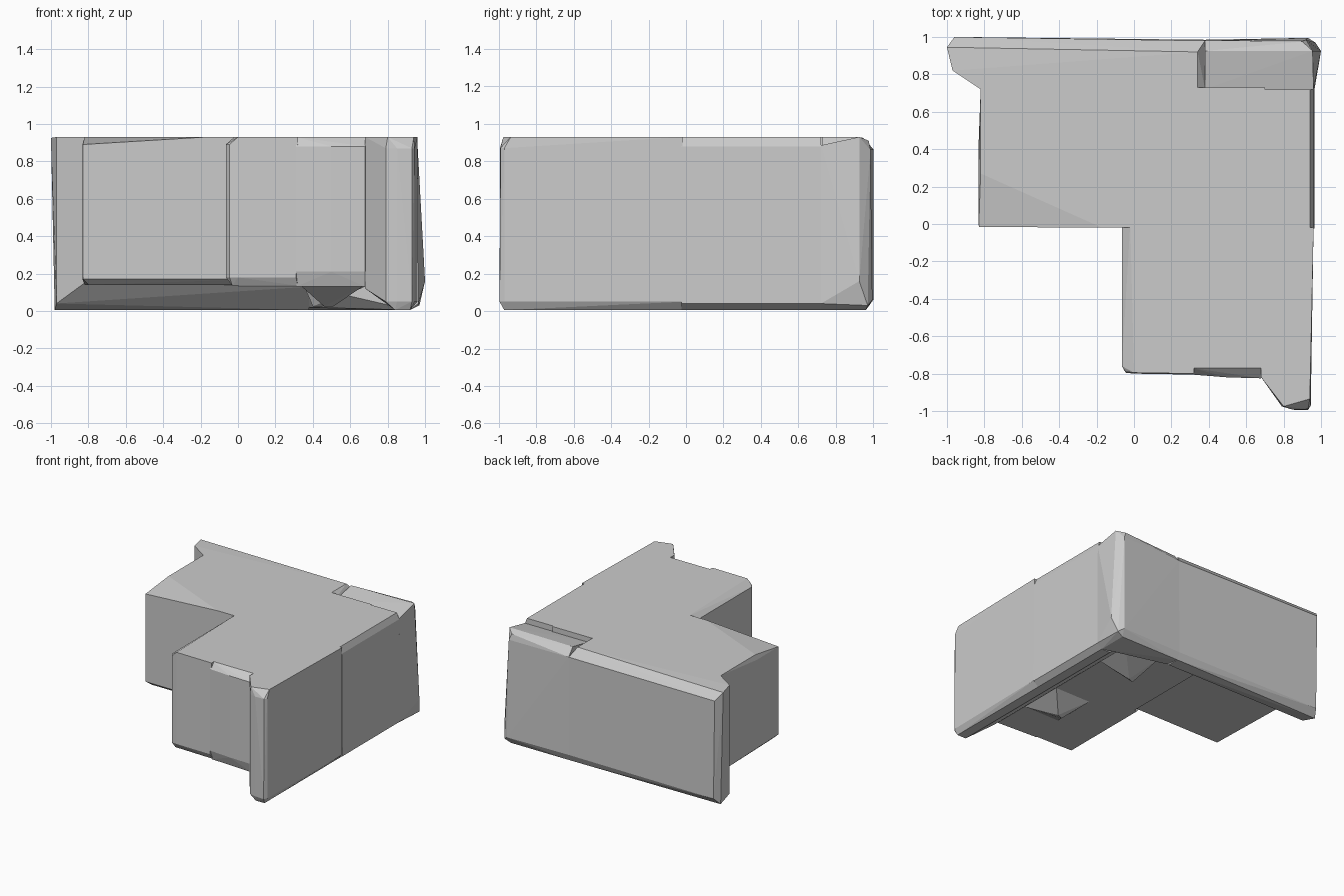
import bpy, bmesh


def hull(name, pts):
    """Flat-shaded convex block around a handful of corner points."""
    bm = bmesh.new()
    for p in pts:
        bm.verts.new(p)
    res = bmesh.ops.convex_hull(bm, input=bm.verts[:])
    junk = {g for g in res["geom_interior"] + res["geom_unused"]
            if isinstance(g, bmesh.types.BMVert)}
    bmesh.ops.delete(bm, geom=list(junk), context='VERTS')
    bmesh.ops.dissolve_limit(bm, angle_limit=0.01, verts=bm.verts[:], edges=bm.edges[:])
    bmesh.ops.recalc_face_normals(bm, faces=bm.faces[:])
    me = bpy.data.meshes.new(name)
    bm.to_mesh(me)
    bm.free()
    ob = bpy.data.objects.new(name, me)
    bpy.context.collection.objects.link(ob)
    return ob


def layer(z, *xy):
    """Plan outline at one height."""
    return [(x, y, z) for x, y in xy]


TOP = 0.93

# Right panel, front length with the projecting tail
hull("right_panel_front",
     layer(TOP, (.68, -.82), (.80, -.975), (.94, -.935), (.96, -.02), (.68, -.02))
     + layer(.87, (.79, -.975), (.85, -.993), (.93, -.99), (.945, -.97))
     + layer(.05, (.79, -.975), (.85, -.99), (.93, -.995), (.945, -.97), (.96, -.02))
     + layer(.12, (.68, -.82), (.68, -.02))
     + layer(.005, (.84, -.97), (.92, -.97), (.92, -.02), (.84, -.02)))

# Right panel, rear length with a chamfered top edge
hull("right_panel_rear",
     [(x, y, z) for y in (-.025, .72)
      for x, z in ((.68, TOP), (.94, TOP), (.96, .88), (.965, .04), (.92, .005), (.84, .005), (.68, .12))])

# Back panel: cross-section in y/z swept along x
hull("back_panel",
     [(-1, .945, TOP - .005), (-.97, .82, TOP), (-.82, .72, TOP),
      (-.96, 1, .865), (-.95, 1, .06), (-.98, .95, .005),
      (-.97, .82, .04), (-.82, .72, .15),
      (.34, .92, TOP), (.34, .72, TOP), (.38, .72, .89), (.38, .98, .86),
      (.38, .985, .06), (.38, .96, .005), (.38, .86, .005), (.38, .72, .13)])

# Back corner, flaring outwards to the right near its base
hull("corner_panel",
     [(.38, .72, .885), (.38, .925, .925), (.38, .98, .86),
      (.38, .985, .06), (.38, .96, .005), (.38, .84, .02), (.38, .72, .13),
      (.96, .72, .885), (.955, .925, TOP), (.90, .975, .91), (.92, .985, .86),
      (1, .925, .16), (.97, .97, .03), (.93, .995, .06),
      (.965, .72, .04), (.92, .72, .005), (.92, .96, .005)])

# Left block with its front-left top corner sloping down
hull("left_block",
     layer(TOP, (-.82, .72), (-.82, .27), (-.17, -.02), (.1, -.02), (.1, .72))
     + layer(.89, (-.83, -.015), (-.832, .27))
     + layer(.17, (-.83, -.015), (.1, -.02), (-.832, .4))
     + layer(.14, (-.80, .02), (.1, .02), (.1, .72), (-.82, .72)))

# Central block joining both wings
hull("centre_block",
     layer(TOP, (0, -.02), (.70, -.02), (.70, .73), (0, .73))
     + layer(.13, (0, -.02), (.70, -.02), (.70, .73), (0, .73)))

# Front wing, left half with chamfered side
hull("front_block_left",
     layer(TOP, (0, -.795), (.32, -.80), (.32, 0), (-.02, 0))
     + layer(.89, (-.065, -.76), (-.045, -.79), (-.065, 0))
     + layer(.18, (-.065, -.76), (-.045, -.795), (0, -.80), (.31, -.805), (-.065, 0))
     + layer(.135, (-.03, -.77), (.32, -.78), (.32, 0), (-.03, 0)))

# Front wing, right half with lowered front lip
hull("front_block_right",
     layer(TOP, (.31, -.77), (.70, -.77), (.70, 0), (.31, 0))
     + layer(.88, (.31, -.805), (.50, -.82), (.68, -.825))
     + layer(.21, (.31, -.805), (.50, -.82), (.68, -.825))
     + layer(.13, (.31, -.78), (.68, -.80), (.70, 0), (.31, 0)))

# Pointed feet under the blocks
for name, tip, (x0, x1, y0, y1) in (
        ("front_foot", (.46, -.30), (.33, .68, -.5, -.1)),
        ("corner_foot", (.40, .46), (.35, .70, .40, .73))):
    hull(name, layer(.14, (x0, y0), (x1, y0), (x1, y1), (x0, y1))
         + layer(.025, tip, (tip[0] + .05, tip[1] + .02)))
